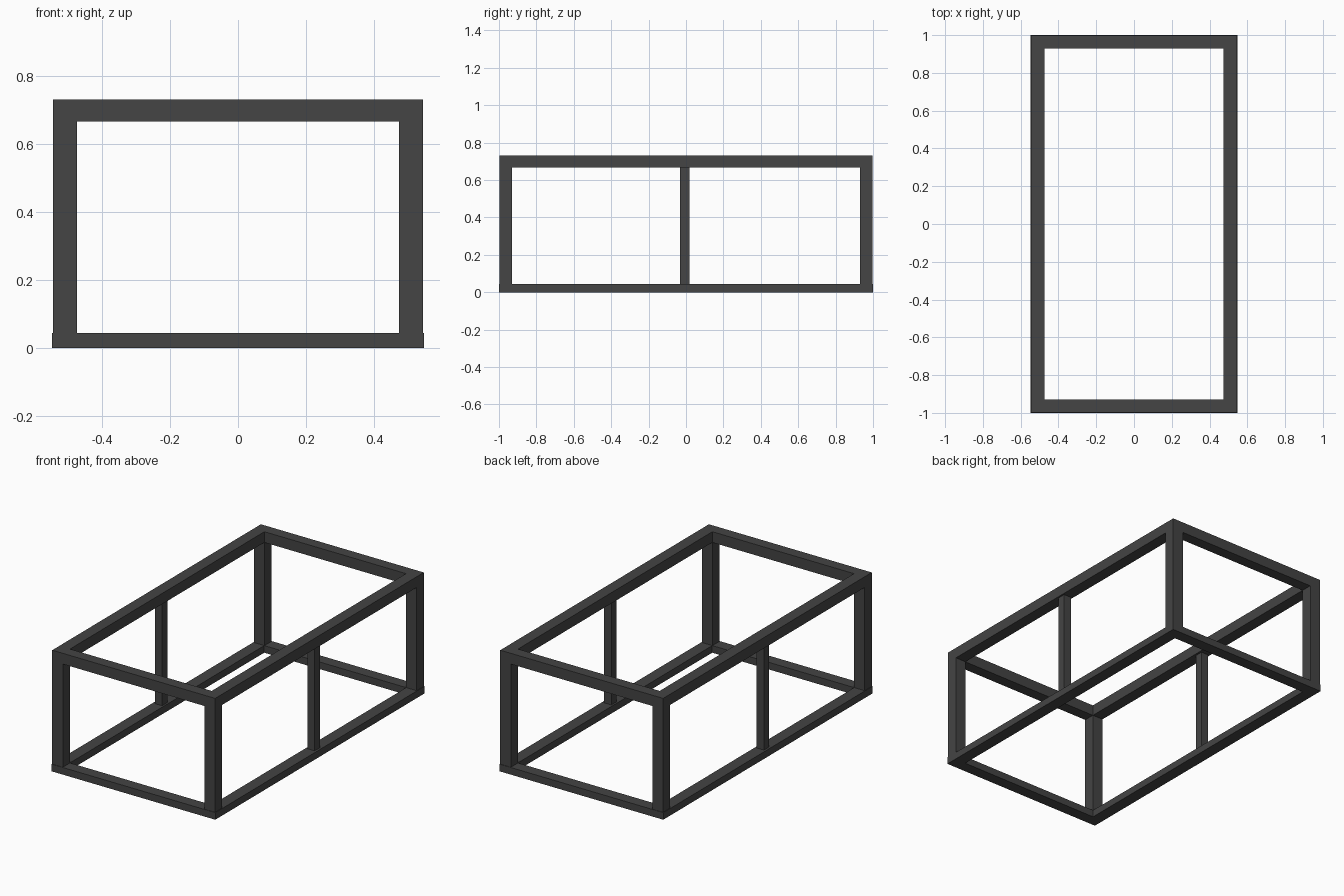
import bpy
import bmesh

if "Cube" in bpy.data.objects:
    bpy.data.objects.remove(bpy.data.objects["Cube"])

metal = bpy.data.materials.new("dark grey metal")
metal.diffuse_color = (0.058, 0.058, 0.058, 1)
metal.use_nodes = True
metal.node_tree.nodes["Principled BSDF"].inputs["Base Color"].default_value = metal.diffuse_color


def finish(name, bm):
    bmesh.ops.recalc_face_normals(bm, faces=bm.faces)
    mesh = bpy.data.meshes.new(name)
    bm.to_mesh(mesh)
    bm.free()
    mesh.materials.append(metal)
    obj = bpy.data.objects.new(name, mesh)
    bpy.context.collection.objects.link(obj)


def box(name, x0, x1, y0, y1, z0, z1):
    bm = bmesh.new()
    bmesh.ops.create_cube(bm, size=1)
    for v in bm.verts:
        v.co.x = x1 if v.co.x > 0 else x0
        v.co.y = y1 if v.co.y > 0 else y0
        v.co.z = z1 if v.co.z > 0 else z0
    finish(name, bm)


def ring(name, ox, oy, ix, iy, z0, z1):
    """Rectangular frame with mitred corners."""
    bm = bmesh.new()
    signs = [(-1, -1), (1, -1), (1, 1), (-1, 1)]
    loops = [[bm.verts.new((sx * x, sy * y, z)) for sx, sy in signs]
             for x, y, z in ((ox, oy, z0), (ox, oy, z1), (ix, iy, z1), (ix, iy, z0))]
    for k in range(4):
        a, b = loops[k], loops[(k + 1) % 4]
        for i in range(4):
            j = (i + 1) % 4
            bm.faces.new((a[i], a[j], b[j], b[i]))
    finish(name, bm)


BASE_TOP, BEAM_BOTTOM, TOP = 0.043, 0.667, 0.732
OX, OY, IX, IY = 0.545, 0.997, 0.474, 0.929

# Bottom and top frames
ring("base_frame", 0.548, 1.0, 0.475, 0.929, 0, BASE_TOP)
ring("top_frame", OX, OY, IX, IY, BEAM_BOTTOM, TOP)

# Corner posts and slimmer middle posts
for sx, side in ((-1, "left"), (1, "right")):
    for sy, end in ((-1, "front"), (1, "back")):
        xs = sorted((sx * IX, sx * OX))
        ys = sorted((sy * IY, sy * OY))
        box(f"{end}_{side}_post", *xs, *ys, BASE_TOP, BEAM_BOTTOM)
    xs = sorted((sx * 0.486, sx * 0.535))
    box(f"middle_{side}_post", *xs, -0.031, 0.019, BASE_TOP, BEAM_BOTTOM)
